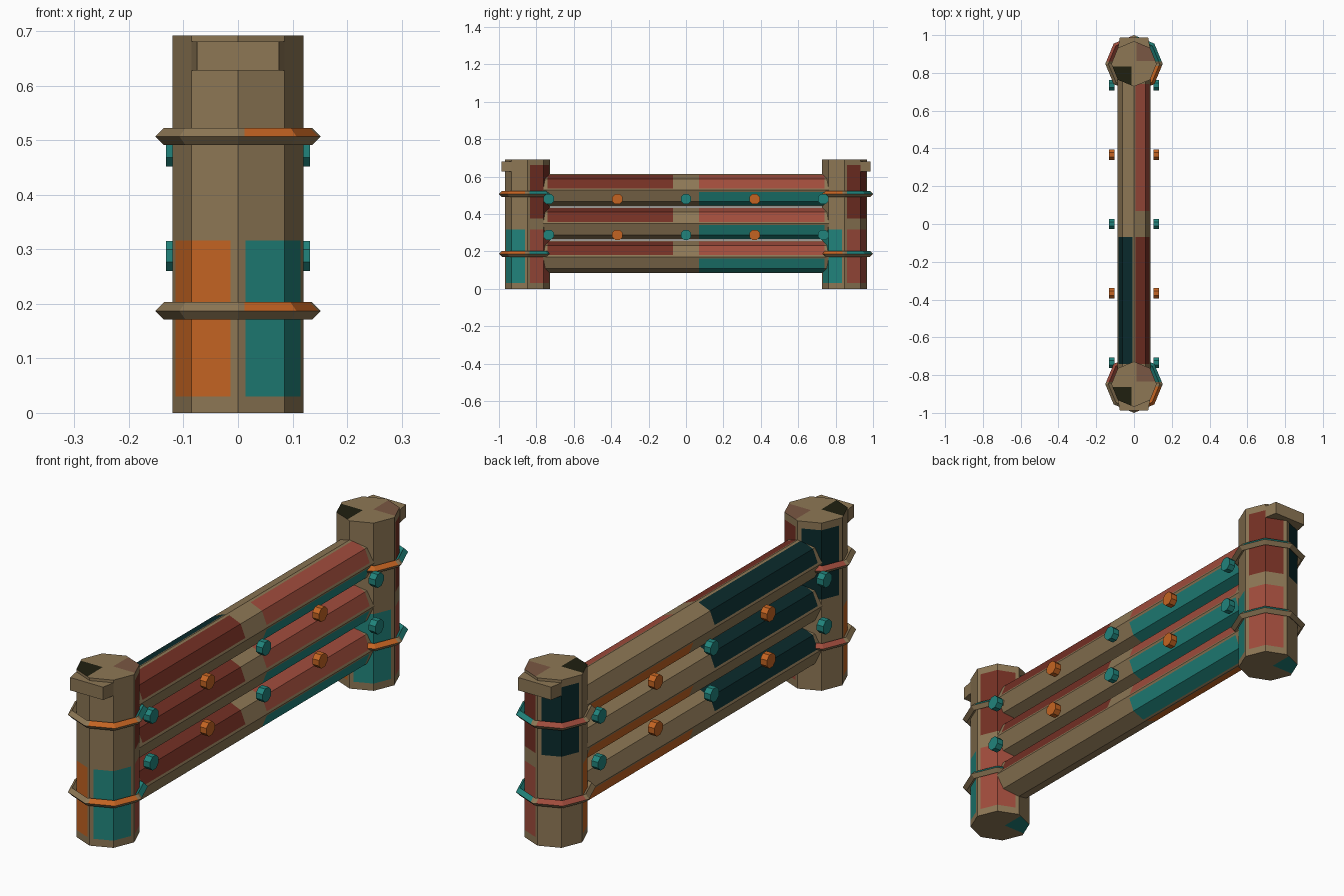
import bpy, bmesh, math
from mathutils import Matrix, Vector

if "Cube" in bpy.data.objects:
    bpy.data.objects.remove(bpy.data.objects["Cube"])


def lin(c):
    c /= 255
    return c / 12.92 if c <= 0.04045 else ((c + 0.055) / 1.055) ** 2.4


COLOURS = {
    "tan": (141, 119, 85),
    "orange": (196, 100, 34),
    "teal": (33, 132, 124),
    "red": (160, 76, 60),
    "dark red": (116, 48, 36),
    "dark teal": (10, 42, 44),
    "dark olive": (32, 32, 16),
    "red brown": (122, 87, 67),
}
NAMES = list(COLOURS)
MATS = []
for name, rgb in COLOURS.items():
    m = bpy.data.materials.new(name)
    m.diffuse_color = (*[lin(c) for c in rgb], 1)
    m.use_nodes = True
    m.node_tree.nodes["Principled BSDF"].inputs["Base Color"].default_value = m.diffuse_color
    MATS.append(m)

# Paint patches by quadrant (sign of x, sign of y) for the lower and upper half
LOW = {(-1, -1): "orange", (1, -1): "teal", (1, 1): "red", (-1, 1): "tan"}
HIGH = {(-1, -1): "tan", (1, -1): "tan", (1, 1): "dark red", (-1, 1): "dark teal"}
TOP = {(-1, -1): "dark olive", (1, 1): "red brown"}
BOTTOM = {(-1, 1): "teal"}
RING = {(1, -1): "orange", (1, 1): "teal", (-1, 1): "red"}


def finish(bm, name, loc=(0, 0, 0), rot=(0, 0, 0), colour="tan"):
    """Turn a bmesh into an object; colour is one name or a rule per face."""
    bmesh.ops.recalc_face_normals(bm, faces=bm.faces)
    me = bpy.data.meshes.new(name)
    for m in MATS:
        me.materials.append(m)
    for f in bm.faces:
        c = colour(f) if callable(colour) else colour
        f.material_index = NAMES.index(c)
    bm.to_mesh(me)
    bm.free()
    ob = bpy.data.objects.new(name, me)
    ob.location, ob.rotation_euler = loc, rot
    bpy.context.collection.objects.link(ob)
    return ob


def cut(bm, axis, value):
    n = Vector((0, 0, 0))
    n[axis] = 1
    geom = bm.verts[:] + bm.edges[:] + bm.faces[:]
    bmesh.ops.bisect_plane(bm, geom=geom, plane_co=n * value, plane_no=n, dist=1e-6)


def quadrant(p, gap):
    if abs(p.x) < gap or abs(p.y) < gap:
        return None
    return (1 if p.x > 0 else -1, 1 if p.y > 0 else -1)


def beam(name, radius, length, gap, loc, rot=(0, 0, 0)):
    """Octagonal beam along its own z, centred, with painted patches."""
    bm = bmesh.new()
    bmesh.ops.create_cone(bm, cap_ends=True, segments=8, radius1=radius,
                          radius2=radius, depth=length)
    inner, outer = 0.043 * length, 0.457 * length
    for s in (-1, 1):
        cut(bm, 0, s * gap)
        cut(bm, 1, s * gap)
        cut(bm, 2, s * inner)
        cut(bm, 2, s * outer)

    def rule(f):
        p = f.calc_center_median()
        q = quadrant(p, gap)
        if abs(f.normal.z) > 0.9:
            return (TOP if p.z > 0 else BOTTOM).get(q, "tan")
        if q is None or not inner < abs(p.z) < outer:
            return "tan"
        return (HIGH if p.z > 0 else LOW)[q]

    return finish(bm, name, loc, rot, rule)


def ring(name, loc, major=0.136, minor=0.016, gap=0.012):
    """Eight-sided band with a diamond cross-section."""
    bm = bmesh.new()
    rows = []
    for i in range(8):
        a = i * math.pi / 4
        row = []
        for j in range(4):
            b = j * math.pi / 2
            r = major + minor * math.cos(b)
            row.append(bm.verts.new((r * math.cos(a), r * math.sin(a), minor * math.sin(b))))
        rows.append(row)
    for i in range(8):
        for j in range(4):
            k, l = (i + 1) % 8, (j + 1) % 4
            bm.faces.new((rows[i][j], rows[k][j], rows[k][l], rows[i][l]))
    for s in (-1, 1):
        cut(bm, 0, s * gap)
        cut(bm, 1, s * gap)

    def rule(f):
        p = f.calc_center_median()
        return RING.get(quadrant(p, gap), "tan") if p.z > 0 else "tan"

    return finish(bm, name, loc, colour=rule)


def lip(name, side, y):
    """Tapered block on the outer side of a post top."""
    bm = bmesh.new()
    plan = [(-0.085, 0.085), (0.085, 0.085), (0.075, 0.139), (-0.075, 0.139)]
    face = bm.faces.new([bm.verts.new((x, y + side * d, 0.628)) for x, d in plan])
    new = bmesh.ops.extrude_face_region(bm, geom=[face])["geom"]
    bmesh.ops.translate(bm, vec=(0, 0, 0.053),
                        verts=[v for v in new if isinstance(v, bmesh.types.BMVert)])
    return finish(bm, name)


# Posts with bands and top lips
HEIGHT = 0.692
for label, side in (("front", -1), ("back", 1)):
    y = side * 0.848
    beam(label + "_post", 0.12, HEIGHT, 0.014, (0, y, HEIGHT / 2))
    lip(label + "_post_lip", side, y)
    for level, z in (("lower", 0.187), ("upper", 0.507)):
        ring(f"{label}_{level}_band", (0, y, z))

# Three rails, laid along y
for label, z in (("bottom", 0.171), ("middle", 0.349), ("top", 0.527)):
    beam(label + "_rail", 0.0865, 1.62, 0.009, (0, 0, z), (math.pi / 2, 0, 0))

# Bolts on both sides, in the gaps between rails
for x in (-0.117, 0.117):
    for z in (0.288, 0.48):
        for i in range(5):
            bm = bmesh.new()
            bmesh.ops.create_cone(bm, cap_ends=True, segments=8, radius1=0.03,
                                  radius2=0.03, depth=0.03,
                                  matrix=Matrix.Rotation(math.pi / 2, 4, 'Y')
                                  @ Matrix.Rotation(math.pi / 8, 4, 'Z'))
            finish(bm, "bolt", (x, (i - 2) * 0.367, z),
                   colour="orange" if i % 2 else "teal")
